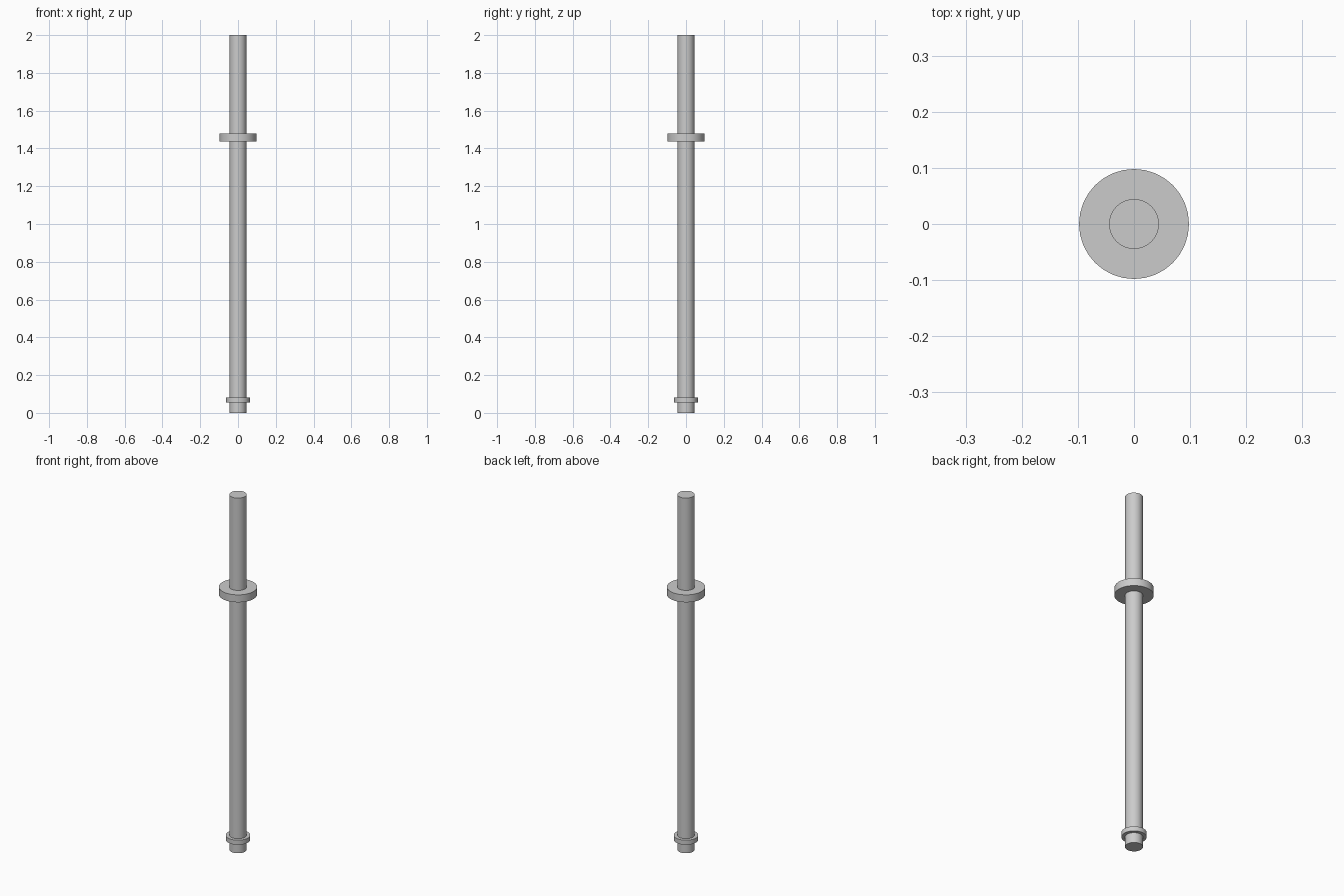
import bpy

if "Cube" in bpy.data.objects:
    bpy.data.objects.remove(bpy.data.objects["Cube"])


def rod(name, radius, z0, z1):
    """Upright cylinder between two heights, smooth sides and sharp rims."""
    bpy.ops.mesh.primitive_cylinder_add(
        vertices=32, radius=radius, depth=z1 - z0, location=(0, 0, (z0 + z1) / 2))
    obj = bpy.context.object
    obj.name = name
    bpy.ops.object.shade_smooth_by_angle()
    return obj


# Long central shaft
rod("shaft", 0.0445, 0.0, 2.0)

# Wide flange on the upper part
rod("upper_flange", 0.098, 1.438, 1.48)

# Thin collar near the foot
rod("lower_collar", 0.0625, 0.056, 0.082)
